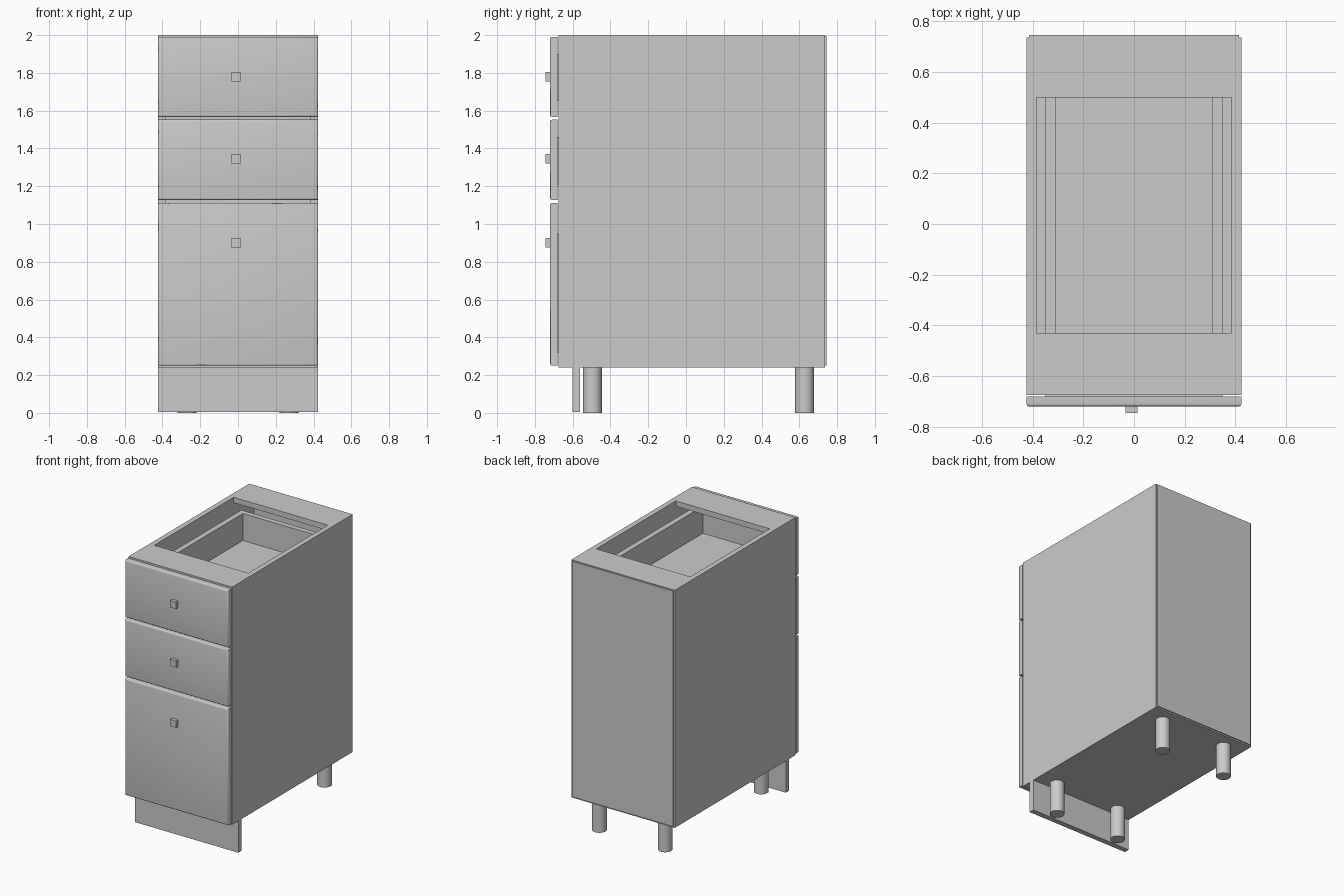
import bpy, bmesh, math
from mathutils import Vector

cube = bpy.data.objects.get("Cube")
if cube:
    bpy.data.objects.remove(cube, do_unlink=True)

grey = bpy.data.materials.new("light_grey")
grey.use_nodes = True
tone = (0.6, 0.6, 0.6, 1)
grey.diffuse_color = tone
grey.node_tree.nodes["Principled BSDF"].inputs["Base Color"].default_value = tone


def finish(name, bm):
    mesh = bpy.data.meshes.new(name)
    bm.to_mesh(mesh)
    bm.free()
    mesh.materials.append(grey)
    obj = bpy.data.objects.new(name, mesh)
    bpy.context.collection.objects.link(obj)
    return obj


def smooth(obj, degrees):
    bpy.ops.object.select_all(action='DESELECT')
    obj.select_set(True)
    bpy.context.view_layer.objects.active = obj
    bpy.ops.object.shade_smooth_by_angle(angle=math.radians(degrees))


def box(name, x, y, z, front_round=0):
    """Box from (low, high) ranges, optionally with rounded front edges."""
    bm = bmesh.new()
    bmesh.ops.create_cube(bm, size=1)
    for v in bm.verts:
        v.co = Vector([r[0] if c < 0 else r[1] for c, r in zip(v.co, (x, y, z))])
    if front_round:
        edges = [e for e in bm.edges if all(v.co.y < y[0] + 0.001 for v in e.verts)]
        bmesh.ops.bevel(bm, geom=edges, offset=front_round, segments=3,
                        profile=0.5, affect='EDGES')
    obj = finish(name, bm)
    if front_round:
        smooth(obj, 50)
    return obj


W, IN = 0.424, 0.385          # outer and inner half widths
FRONT, BACK = -0.675, 0.737   # carcass depth
BASE, TOP = 0.24, 2.0

# Carcass panels
for side, s in (("left", 1), ("right", -1)):
    box(side + "_side_panel", sorted((s * IN, s * W)), (FRONT, BACK), (BASE, TOP))
box("bottom_panel", (-IN, IN), (FRONT, BACK), (BASE, BASE + 0.04))
box("back_panel", (-0.414, 0.414), (BACK, 0.745), (BASE + 0.01, TOP - 0.005))
box("front_top_rail", (-IN, IN), (FRONT, -0.43), (TOP - 0.04, TOP))
box("back_top_rail", (-IN, IN), (0.5, BACK), (TOP - 0.04, TOP))

# Drawers: front plate, knob and open box
drawers = (("bottom", 0.25, 1.112, 0.9, 0.32, 0.95),
           ("middle", 1.128, 1.552, 1.345, 1.21, 1.46),
           ("top", 1.567, 1.99, 1.78, 1.65, 1.9))
for name, low, high, knob, z0, z1 in drawers:
    box(name + "_drawer_front", (-W, W), (-0.72, -0.68), (low, high), 0.01)
    box(name + "_drawer_knob", (-0.034, 0.014), (-0.745, -0.72),
        (knob - 0.025, knob + 0.025))
    for side, s in (("left", 1), ("right", -1)):
        box(f"{name}_drawer_{side}_wall", sorted((s * 0.31, s * 0.35)),
            (-0.68, 0.54), (z0, z1))
    box(name + "_drawer_inner_front", (-0.31, 0.31), (-0.68, -0.64), (z0, z1))
    box(name + "_drawer_back", (-0.31, 0.31), (0.5, 0.54), (z0, z1))
    box(name + "_drawer_floor", (-0.31, 0.31), (-0.64, 0.5), (z0 + 0.02, z0 + 0.05))

# Plinth board and round legs
box("plinth", (-W, W), (-0.602, -0.562), (0.005, BASE))
for end, y in (("front", -0.495), ("back", 0.628)):
    for side, s in (("left", 1), ("right", -1)):
        bm = bmesh.new()
        bmesh.ops.create_cone(bm, cap_ends=True, segments=32, radius1=0.05,
                              radius2=0.05, depth=BASE)
        bmesh.ops.translate(bm, verts=bm.verts, vec=(s * 0.27, y, BASE / 2))
        smooth(finish(f"{end}_{side}_leg", bm), 40)
